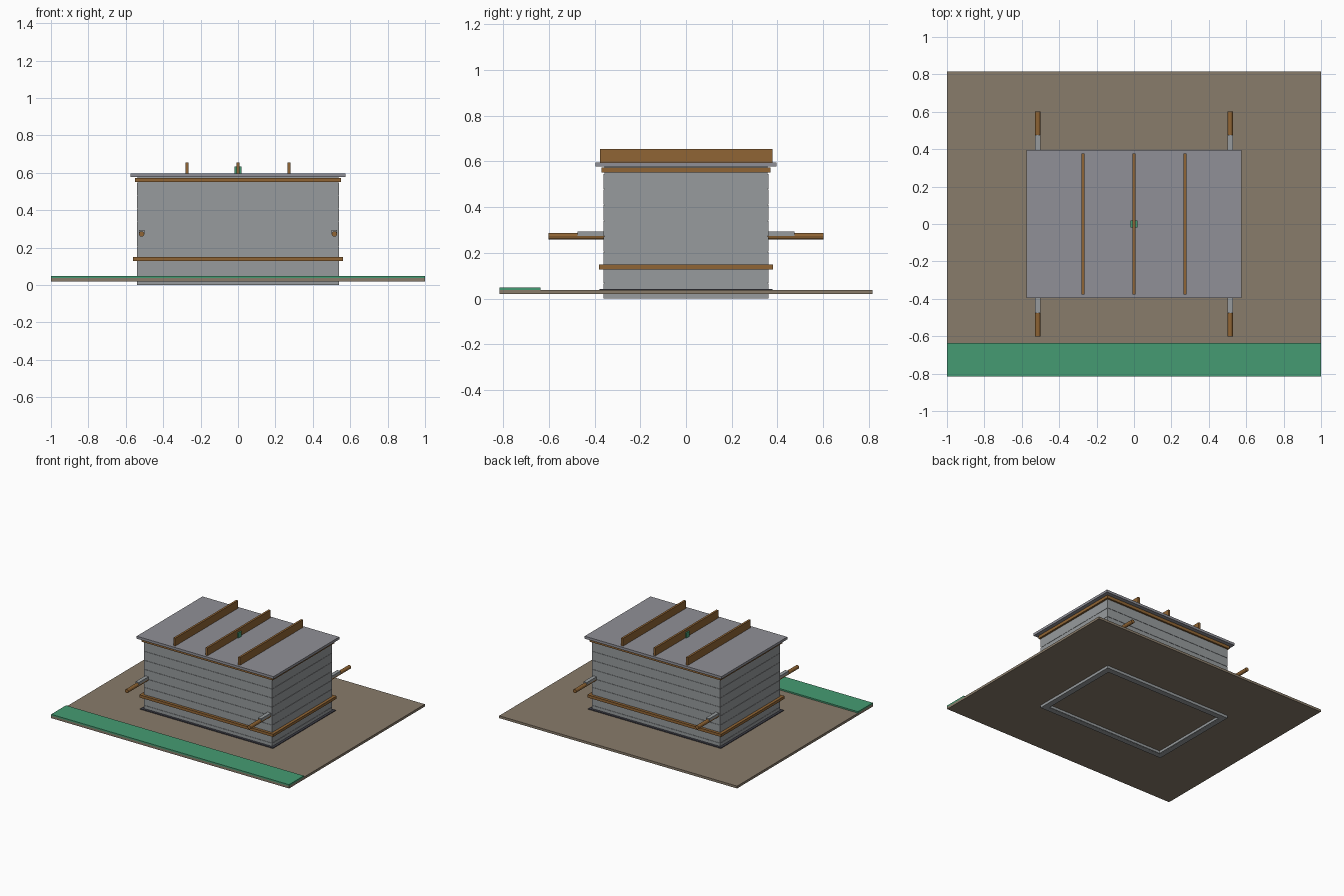
import bpy, bmesh, math
from mathutils import Matrix

if "Cube" in bpy.data.objects:
    bpy.data.objects.remove(bpy.data.objects["Cube"])


def material(name, rgb):
    m = bpy.data.materials.new(name)
    m.diffuse_color = (*rgb, 1)
    m.use_nodes = True
    m.node_tree.nodes["Principled BSDF"].inputs["Base Color"].default_value = m.diffuse_color
    return m


SOIL = material("soil", (0.25, 0.20, 0.145))
GRASS = material("grass", (0.06, 0.33, 0.17))
WOOD = material("wood", (0.28, 0.13, 0.035))
PANEL = material("panel_grey", (0.31, 0.33, 0.34))
LID = material("lid_grey", (0.28, 0.28, 0.31))
DARK = material("dark_grey", (0.05, 0.05, 0.065))


def finish(bm, name, mat):
    bmesh.ops.recalc_face_normals(bm, faces=bm.faces)
    me = bpy.data.meshes.new(name)
    bm.to_mesh(me)
    bm.free()
    me.materials.append(mat)
    ob = bpy.data.objects.new(name, me)
    bpy.context.collection.objects.link(ob)
    return ob


def box(name, x, y, z, mat):
    """Box from (min, max) ranges."""
    bm = bmesh.new()
    size = [r[1] - r[0] for r in (x, y, z)]
    mid = [(r[0] + r[1]) / 2 for r in (x, y, z)]
    bmesh.ops.create_cube(bm, size=1, matrix=Matrix.Translation(mid) @ Matrix.Diagonal((*size, 1)))
    return finish(bm, name, mat)


def frame(name, hx, hy, t, z0, z1, mat):
    """Hollow rectangular ring, outer half sizes hx, hy and wall thickness t."""
    bm = bmesh.new()
    corners = [(-1, -1), (1, -1), (1, 1), (-1, 1)]
    ring = lambda d, z: [bm.verts.new((sx * (hx - d), sy * (hy - d), z)) for sx, sy in corners]
    loops = [ring(0, z0), ring(0, z1), ring(t, z1), ring(t, z0)]
    for a, b in zip(loops, loops[1:] + loops[:1]):
        for i in range(4):
            j = (i + 1) % 4
            bm.faces.new((a[i], a[j], b[j], b[i]))
    return finish(bm, name, mat)


# Ground slab and grass strip along the front
box("ground_slab", (-1, 1), (-0.815, 0.815), (0.02, 0.038), SOIL)
box("grass_strip", (-1, 1), (-0.815, -0.637), (0.038, 0.049), GRASS)

# Stacked wall boards with thin seams, backed by an inner lining
STEP = 0.0685
for i in range(8):
    frame(f"wall_course_{i + 1}", 0.54, 0.36, 0.04, i * STEP, (i + 1) * STEP - 0.002, PANEL)
frame("wall_lining", 0.537, 0.357, 0.042, 0.001, 0.577, PANEL)

# Bands around the walls
frame("base_flashing", 0.558, 0.378, 0.025, 0.036, 0.043, DARK)
frame("lower_rail", 0.562, 0.381, 0.023, 0.128, 0.149, WOOD)
frame("upper_rail", 0.551, 0.37, 0.05, 0.551, 0.573, WOOD)

# Lid, battens and the small knob in the middle
box("lid", (-0.575, 0.575), (-0.395, 0.395), (0.577, 0.596), LID)
for n, x in (("left", -0.273), ("middle", 0), ("right", 0.273)):
    box(f"lid_batten_{n}", (x - 0.008, x + 0.008), (-0.376, 0.378), (0.59, 0.655), WOOD)
box("lid_knob", (-0.018, 0.018), (-0.018, 0.018), (0.596, 0.634), GRASS)

# Carrying poles with sleeves where they leave the walls
for side, sx in (("left", -1), ("right", 1)):
    x = 0.515 * sx
    for end, sy in (("front", -1), ("back", 1)):
        bm = bmesh.new()
        bmesh.ops.create_cone(
            bm, cap_ends=True, segments=12, radius1=0.0145, radius2=0.0145, depth=0.26,
            matrix=Matrix.Translation((x, 0.472 * sy, 0.273)) @ Matrix.Rotation(math.pi / 2, 4, 'X'))
        finish(bm, f"pole_{side}_{end}", WOOD)
        ys = sorted((0.35 * sy, 0.475 * sy))
        box(f"pole_sleeve_{side}_{end}", (x - 0.014, x + 0.014), ys, (0.275, 0.294), PANEL)
